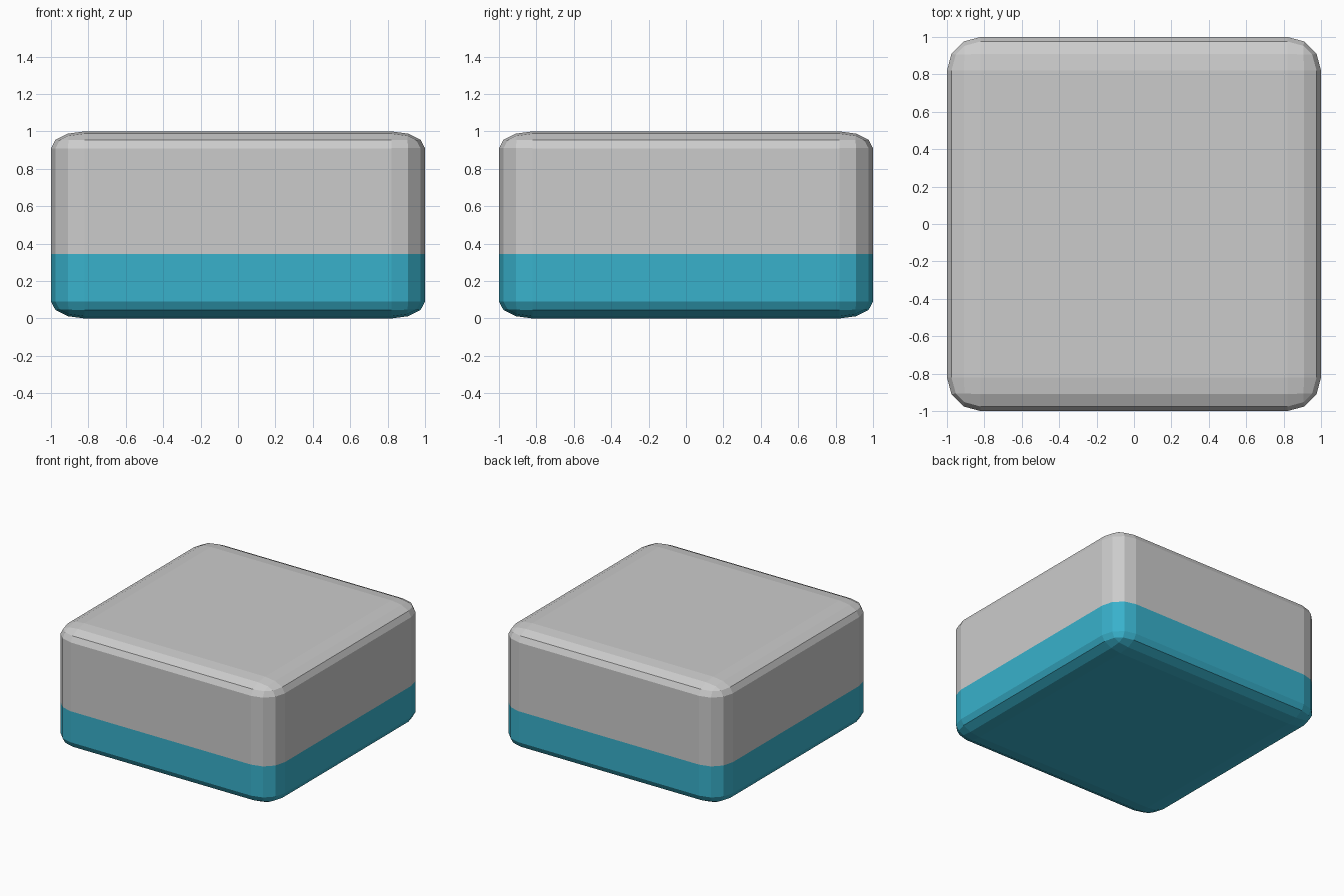
import bpy, bmesh

if "Cube" in bpy.data.objects:
    bpy.data.objects.remove(bpy.data.objects["Cube"])

SPLIT = 0.345   # height of the colour change


def add_object(name, bm, materials=()):
    mesh = bpy.data.meshes.new(name)
    for m in materials:
        mesh.materials.append(m)
    bm.to_mesh(mesh)
    bm.free()
    obj = bpy.data.objects.new(name, mesh)
    bpy.context.collection.objects.link(obj)
    return obj


grey = bpy.data.materials.new("grey")
grey.diffuse_color = (0.8, 0.8, 0.8, 1)
grey.use_nodes = True
grey.node_tree.nodes["Principled BSDF"].inputs["Base Color"].default_value = grey.diffuse_color
teal = bpy.data.materials.new("teal")
teal.diffuse_color = (0.04, 0.44, 0.6, 1)
teal.use_nodes = True
teal.node_tree.nodes["Principled BSDF"].inputs["Base Color"].default_value = teal.diffuse_color

# Body: bevelled cube squashed to half height, cut where the colour changes
bm = bmesh.new()
bmesh.ops.create_cube(bm, size=2)
bmesh.ops.bevel(bm, geom=bm.edges[:], offset=0.18, segments=3,
                profile=0.5, affect='EDGES', clamp_overlap=True)
bmesh.ops.scale(bm, vec=(1, 1, 0.5), verts=bm.verts)
bmesh.ops.translate(bm, vec=(0, 0, 0.5), verts=bm.verts)
bmesh.ops.bisect_plane(bm, geom=bm.verts[:] + bm.edges[:] + bm.faces[:],
                       plane_co=(0, 0, SPLIT), plane_no=(0, 0, 1))
for f in bm.faces:
    f.material_index = 1 if f.calc_center_median().z < SPLIT else 0
add_object("body", bm, (grey, teal))

# Thin square panel lying on the top face
bm = bmesh.new()
bmesh.ops.create_grid(bm, x_segments=1, y_segments=1, size=0.8)
bmesh.ops.translate(bm, vec=(0, 0, 1.001), verts=bm.verts)
add_object("top_panel", bm)
